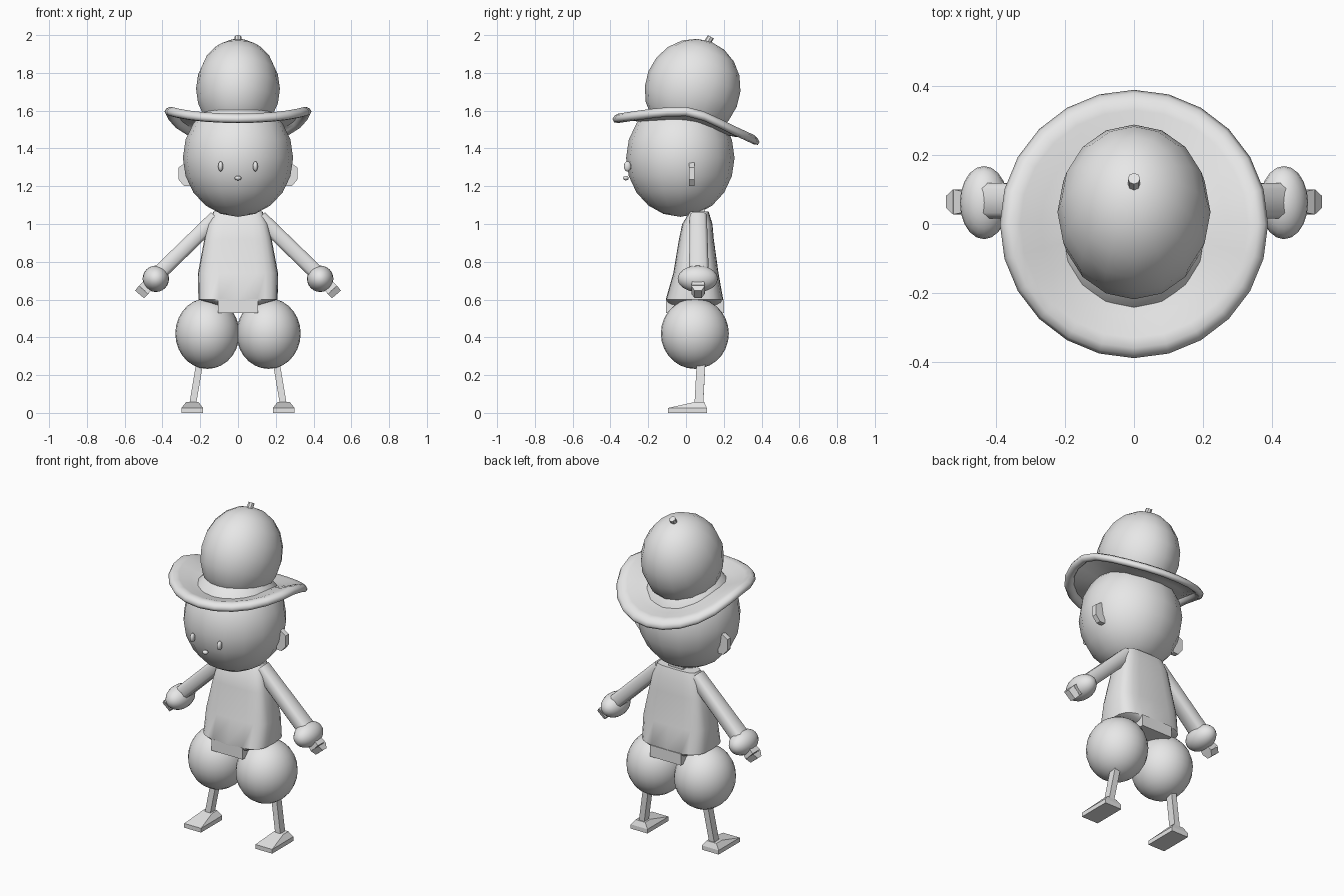
import bpy, bmesh, math
from mathutils import Vector, Matrix

if "Cube" in bpy.data.objects:
    bpy.data.objects.remove(bpy.data.objects["Cube"])

grey = bpy.data.materials.new("light_grey")
grey.diffuse_color = (0.8, 0.8, 0.8, 1)
grey.use_nodes = True
grey.node_tree.nodes["Principled BSDF"].inputs["Base Color"].default_value = grey.diffuse_color


def finish(name, bm, smooth=None):
    bmesh.ops.recalc_face_normals(bm, faces=bm.faces)
    me = bpy.data.meshes.new(name)
    bm.to_mesh(me)
    bm.free()
    me.materials.append(grey)
    ob = bpy.data.objects.new(name, me)
    bpy.context.collection.objects.link(ob)
    if smooth:
        bpy.ops.object.select_all(action='DESELECT')
        ob.select_set(True)
        bpy.context.view_layer.objects.active = ob
        bpy.ops.object.shade_smooth_by_angle(angle=math.radians(smooth))
    return ob


def ball(name, centre, radii, seg=16, rings=10, tilt=0):
    bm = bmesh.new()
    bmesh.ops.create_uvsphere(bm, u_segments=seg, v_segments=rings, radius=1)
    m = Matrix.Translation(centre) @ Matrix.Rotation(tilt, 4, 'X') @ Matrix.Diagonal((*radii, 1))
    bmesh.ops.transform(bm, matrix=m, verts=bm.verts)
    return finish(name, bm, 80)


def loft(name, rings, smooth=None, closed=False):
    """Skin a list of equal point rings; cap the ends or close the loop."""
    bm = bmesh.new()
    rows = [[bm.verts.new(p) for p in r] for r in rings]
    n = len(rows[0])
    pairs = list(zip(rows, rows[1:]))
    if closed:
        pairs.append((rows[-1], rows[0]))
    else:
        bm.faces.new(rows[0])
        bm.faces.new(rows[-1])
    for a, b in pairs:
        for i in range(n):
            j = (i + 1) % n
            bm.faces.new((a[i], a[j], b[j], b[i]))
    return finish(name, bm, smooth)


def rect(x0, x1, y0, y1, z):
    return [(x0, y0, z), (x1, y0, z), (x1, y1, z), (x0, y1, z)]


def beam(name, a, b, size_a, size_b, chamfer=0.0, smooth=None):
    """Bar from a to b in the xz plane; sizes are (half width, half depth)."""
    a, b = Vector(a), Vector(b)
    side = (b - a).normalized().cross(Vector((0, 1, 0)))
    rings = []
    for p, (w, d) in ((a, size_a), (b, size_b)):
        c = chamfer
        outline = [(-w, -d), (w, -d), (w, d), (-w, d)]
        if c:
            outline = [(-w + c, -d), (w - c, -d), (w, -d + c), (w, d - c),
                       (w - c, d), (-w + c, d), (-w, d - c), (-w, -d + c)]
        rings.append([p + side * u + Vector((0, v, 0)) for u, v in outline])
    return loft(name, rings, smooth)


# Head, neck and face
ball("head", (0, -0.03, 1.35), (0.292, 0.287, 0.312), 16, 10)
loft("neck", [rect(-0.05, 0.05, 0.03, 0.10, z) for z in (1.02, 1.10)])
ball("nose", (0, -0.318, 1.243), (0.018, 0.015, 0.012), 12, 8)

# Hat crown and its small stem, both leaning back
ball("hat_crown", (0, 0.035, 1.715), (0.222, 0.252, 0.268), 16, 10, math.radians(-22))
loft("hat_stem", [[(0.018 * math.cos(t), y + 0.016 * math.sin(t), z - 0.009 * math.sin(t))
                   for t in [k * math.tau / 8 for k in range(8)]]
                  for y, z in ((0.10, 1.94), (0.132, 1.991))], 40)


# Saddle-shaped hat brim: a beaded ring profile bent along y
def brim_height(y):
    pts = [(-0.39, 1.555), (-0.2, 1.583), (-0.05, 1.598), (0.03, 1.594),
           (0.12, 1.562), (0.25, 1.497), (0.40, 1.428)]
    for (a, za), (b, zb) in zip(pts, pts[1:]):
        if y <= b:
            return za + (zb - za) * (y - a) / (b - a)
    return pts[-1][1]


profile = [(0.20, -0.035), (0.27, -0.012), (0.33, 0.016), (0.36, 0.025), (0.38, 0.016),
           (0.389, 0), (0.38, -0.018), (0.36, -0.025), (0.343, -0.016), (0.335, 0),
           (0.27, -0.028), (0.20, -0.05)]
brim = []
for k in range(24):
    t = k * math.tau / 24
    ring = []
    for r, dz in profile:
        y = r * math.sin(t)
        ring.append((r * math.cos(t), y, brim_height(y) + dz))
    brim.append(ring)
loft("hat_brim", brim, 70, closed=True)


# Torso: rounded-rectangle sections from hem to neckline
def section(z, hx, y0, y1, n=24, power=0.55):
    out = []
    for k in range(n):
        c, s = math.cos(k * math.tau / n), math.sin(k * math.tau / n)
        out.append((hx * math.copysign(abs(c) ** power, c),
                    (y0 + y1) / 2 + (y1 - y0) / 2 * math.copysign(abs(s) ** power, s), z))
    return out


loft("torso", [section(*r) for r in (
    (0.57, 0.11, -0.10, 0.19), (0.60, 0.21, -0.107, 0.197), (0.74, 0.212, -0.067, 0.172),
    (0.92, 0.178, -0.037, 0.147), (1.0, 0.158, -0.02, 0.14), (1.065, 0.13, 0.02, 0.12))], 40)
loft("hem_flap", [rect(-0.105, 0.105, -0.105, 0.20, z) for z in (0.53, 0.60)])

for s, side in ((-1, "left"), (1, "right")):
    # Eye and ear
    ball("eye_" + side, (s * 0.092, -0.31, 1.305), (0.013, 0.019, 0.027), 12, 8)
    ear = [(0.25, 1.20), (0.285, 1.20), (0.314, 1.235), (0.314, 1.30), (0.275, 1.325), (0.25, 1.31)]
    loft("ear_" + side, [[(s * x, y, z) for x, z in ear] for y in (0.015, 0.045)])
    # Sleeve, cuff ball and mitten
    beam("arm_" + side, (s * 0.115, 0.065, 1.034), (s * 0.42, 0.068, 0.738),
         (0.04, 0.045), (0.04, 0.052), 0.016, 50)
    ball("cuff_" + side, (s * 0.435, 0.062, 0.71), (0.07, 0.106, 0.07), 20, 12)
    beam("hand_" + side, (s * 0.45, 0.064, 0.70), (s * 0.50, 0.064, 0.652),
         (0.028, 0.025), (0.033, 0.036))
    beam("fingers_" + side, (s * 0.50, 0.064, 0.652), (s * 0.521, 0.064, 0.627),
         (0.033, 0.036), (0.031, 0.018))
    # Puffed trouser leg, shin and foot
    ball("trouser_" + side, (s * 0.162, 0.047, 0.42), (0.17, 0.18, 0.187), 24, 14)
    beam("shin_" + side, (s * 0.202, 0.08, 0.27), (s * 0.24, 0.068, 0.045),
         (0.018, 0.023), (0.018, 0.023))
    cx = s * 0.242
    loft("foot_" + side, [rect(cx - 0.057, cx + 0.057, -0.095, 0.11, 0),
                          rect(cx - 0.057, cx + 0.057, -0.095, 0.11, 0.026),
                          rect(cx - 0.033, cx + 0.033, 0.045, 0.097, 0.057)])
